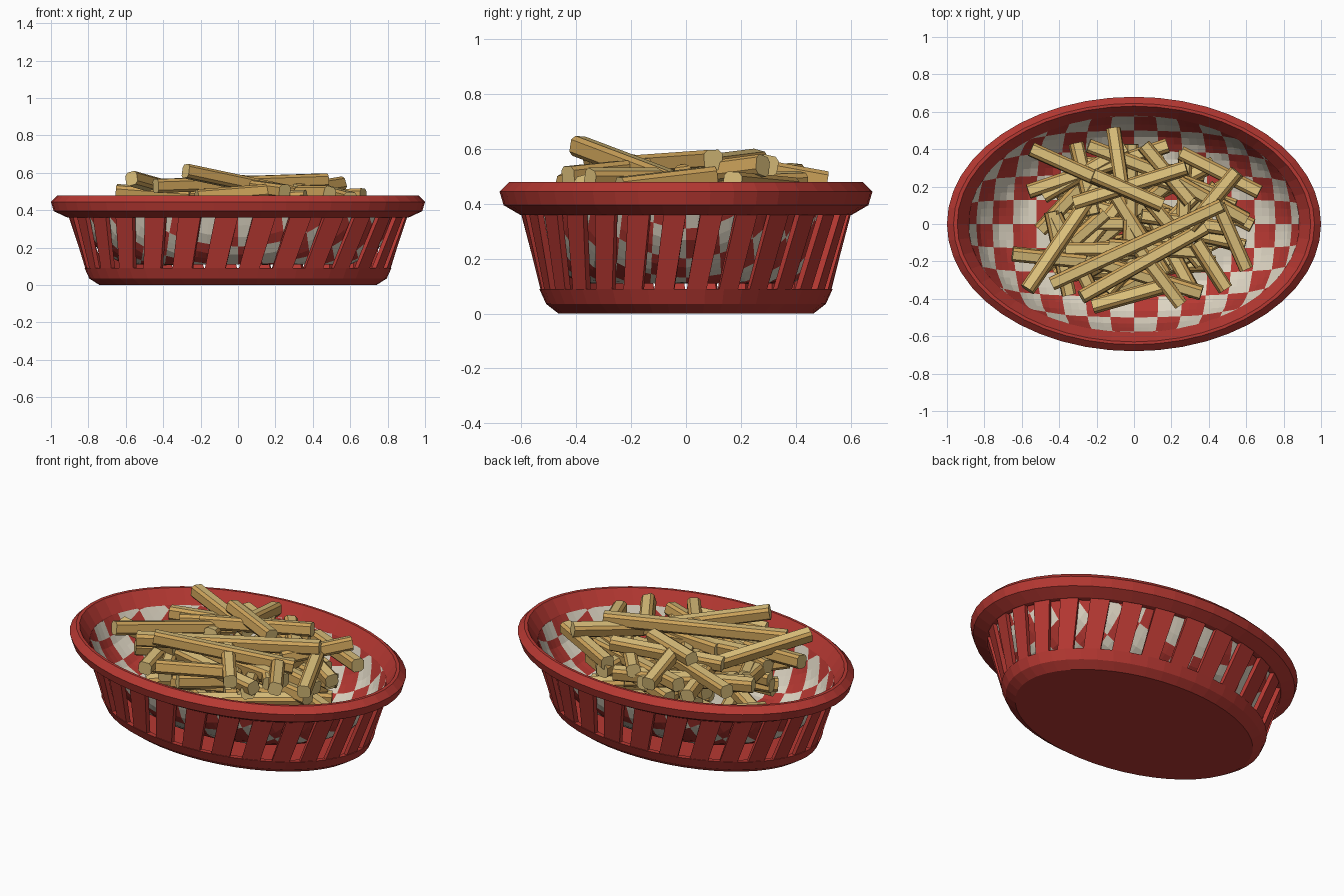
import bpy, bmesh, math, random
from mathutils import Vector, Matrix

if "Cube" in bpy.data.objects:
    bpy.data.objects.remove(bpy.data.objects["Cube"])

random.seed(7)


def material(name, rgb):
    m = bpy.data.materials.new(name)
    m.diffuse_color = (*rgb, 1)
    m.use_nodes = True
    m.node_tree.nodes["Principled BSDF"].inputs["Base Color"].default_value = m.diffuse_color
    return m


RED = material("basket red", (0.47, 0.040, 0.032))
CREAM = material("paper cream", (0.72, 0.66, 0.54))
PALE = material("fry pale", (0.72, 0.53, 0.20))
GOLD = material("fry golden", (0.60, 0.36, 0.10))


def make(name, verts, faces, mats, rule=None):
    me = bpy.data.meshes.new(name)
    me.from_pydata(verts, [], faces)
    for m in mats:
        me.materials.append(m)
    bm = bmesh.new()
    bm.from_mesh(me)
    bmesh.ops.recalc_face_normals(bm, faces=bm.faces)
    bm.to_mesh(me)
    bm.free()
    if rule:
        for p in me.polygons:
            p.material_index = rule(p)
    ob = bpy.data.objects.new(name, me)
    bpy.context.collection.objects.link(ob)
    return ob


def oval_ring(name, profile, closed=True, n=48):
    """Sweep (rx, ry, z) profile points around the oval."""
    k = len(profile)
    verts, faces = [], []
    for i in range(n):
        a = 2 * math.pi * i / n
        verts += [(rx * math.cos(a), ry * math.sin(a), z) for rx, ry, z in profile]
    for i in range(n):
        j = (i + 1) % n
        for p in range(k if closed else k - 1):
            q = (p + 1) % k
            faces.append((i * k + p, j * k + p, j * k + q, i * k + q))
    if not closed:  # cap both ends of the profile
        faces.append([i * k for i in range(n)])
        faces.append([i * k + k - 1 for i in range(n)])
    return make(name, verts, faces, [RED])


# Basket base tray and rim
oval_ring("basket_base", [(.74, .465, 0), (.795, .51, .035), (.82, .535, .09),
                          (.79, .505, .09), (.76, .475, .045)], closed=False)
oval_ring("basket_rim", [(.91, .605, .36), (.985, .665, .395), (1.0, .68, .445), (.965, .645, .48),
                         (.945, .63, .48), (.89, .58, .40), (.88, .575, .36)])

# Slanted slats between base and rim
N, HALF, SLANT = 28, .068, .085
verts, faces = [], []
for i in range(N):
    a0 = 2 * math.pi * (i + .5) / N - .04
    b = len(verts)
    for t in (0, 1):
        rx, ry, z = .815 + .09 * t, .53 + .072 * t, .085 + .28 * t
        for da, d in ((-HALF, 0), (HALF, 0), (HALF, .025), (-HALF, .025)):
            a = a0 + da + SLANT * t
            verts.append(((rx - d) * math.cos(a), (ry - d) * math.sin(a), z))
    faces += [(b, b + 1, b + 2, b + 3), (b + 4, b + 5, b + 6, b + 7)]
    faces += [(b + s, b + (s + 1) % 4, b + 4 + (s + 1) % 4, b + 4 + s) for s in range(4)]
make("basket_slats", verts, faces, [RED])

# Checked paper liner: a flat square grid folded up into the bowl
CELL, SUB = .13, 3
LINER = [(0, 0, .11), (.60, .68, .11), (.74, .82, .17), (.87, .93, .27), (1, 1, .40)]


def fold(u, v):
    r = math.hypot(u / 1.0, v / .66)
    if r > 1:
        u, v, r = u / r, v / r, 1
    for (r0, s0, z0), (r1, s1, z1) in zip(LINER, LINER[1:]):
        if r <= r1 + 1e-6:
            t = (r - r0) / (r1 - r0)
            s, z = s0 + (s1 - s0) * t, z0 + (z1 - z0) * t
            break
    k = s / r if r > 1e-6 else 0
    return (u * k * .885, v / .66 * k * .58, z)


verts, faces, tint = [], [], []
M = 8 * SUB
for i in range(-M, M):
    for j in range(-M, M):
        h = CELL / SUB
        uv = [(i * h, j * h), ((i + 1) * h, j * h), ((i + 1) * h, (j + 1) * h), (i * h, (j + 1) * h)]
        if min(math.hypot(u, v / .66) for u, v in uv) < .995:
            b = len(verts)
            verts += [fold(u, v) for u, v in uv]
            faces.append((b, b + 1, b + 2, b + 3))
            tint.append((i // SUB + j // SUB) % 2)
liner = make("paper_liner", verts, faces, [RED, CREAM], lambda p: tint[p.index])
bm = bmesh.new()
bm.from_mesh(liner.data)
bmesh.ops.remove_doubles(bm, verts=bm.verts, dist=1e-4)
bmesh.ops.dissolve_degenerate(bm, edges=bm.edges, dist=1e-4)
bmesh.ops.recalc_face_normals(bm, faces=bm.faces)
bm.to_mesh(liner.data)
bm.free()


# Fries: chamfered square sticks between two points
def fry(name, p, q, w=.037):
    p, q = Vector(p), Vector(q)
    d = (q - p).normalized()
    side = d.cross(Vector((0, 0, 1))).normalized()
    up = side.cross(d)
    roll = Matrix.Rotation(random.uniform(-.3, .3), 3, d)
    side, up = roll @ side, roll @ up
    c = w * .6
    sec = [(w, -c), (w, c), (c, w), (-c, w), (-w, c), (-w, -c), (-c, -w), (c, -w)]
    vs = [e + side * x + up * y for e in (p, q) for x, y in sec]
    fs = [(i, (i + 1) % 8, 8 + (i + 1) % 8, 8 + i) for i in range(8)]
    fs += [tuple(range(8)), tuple(range(8, 16))]
    # broad top, bottom and cut ends are pale, the flanks are golden
    make(name, vs, fs, [PALE, GOLD], lambda f: 1 if f.index in (0, 1, 3, 4, 5, 7) else 0)


# Upper fries that shape the silhouette: x, y, z of each end
TOP = [
    (-.55, .40, .51, -.06, .18, .49), (-.32, .11, .50, .28, .30, .54),
    (-.11, .51, .48, -.06, .18, .54), (-.57, -.35, .57, -.18, .22, .46),
    (-.44, -.32, .53, .47, .10, .56), (-.28, -.39, .61, .38, -.02, .47),
    (-.22, -.44, .47, .17, -.33, .50), (.03, -.14, .53, .25, -.43, .50),
    (.33, -.10, .49, .49, -.35, .49), (.45, .10, .50, .60, -.24, .46),
    (.30, -.02, .50, .55, .28, .54), (-.22, .26, .56, .15, .10, .54),
    (.25, .38, .46, .67, .17, .48), (-.65, -.16, .50, -.26, -.20, .47),
    (-.31, .43, .43, -.22, .05, .47), (.05, .42, .48, .30, .12, .47),
]
for i, (a, b, c, d, e, f) in enumerate(TOP):
    fry(f"top_fry_{i + 1}", (a, b, c), (d, e, f))

# Lower fries heaped in layers
count = 0
for layer, z in enumerate((.17, .23, .29, .35, .41, .45)):
    made = 0
    ex, ey = (.58, .38) if layer == 0 else (.64, .46)
    while made < 8:
        a, L = random.uniform(0, math.pi), random.uniform(.45, .85)
        cx, cy = random.uniform(-.45, .45), random.uniform(-.34, .34)
        dx, dy = math.cos(a) * L / 2, math.sin(a) * L / 2
        if all(math.hypot((cx + s * dx) / ex, (cy + s * dy) / ey) < 1 for s in (1, -1)):
            t = random.uniform(-.03, .03)
            fry(f"heap_fry_{count + 1}", (cx - dx, cy - dy, z - t), (cx + dx, cy + dy, z + t))
            made += 1
            count += 1
